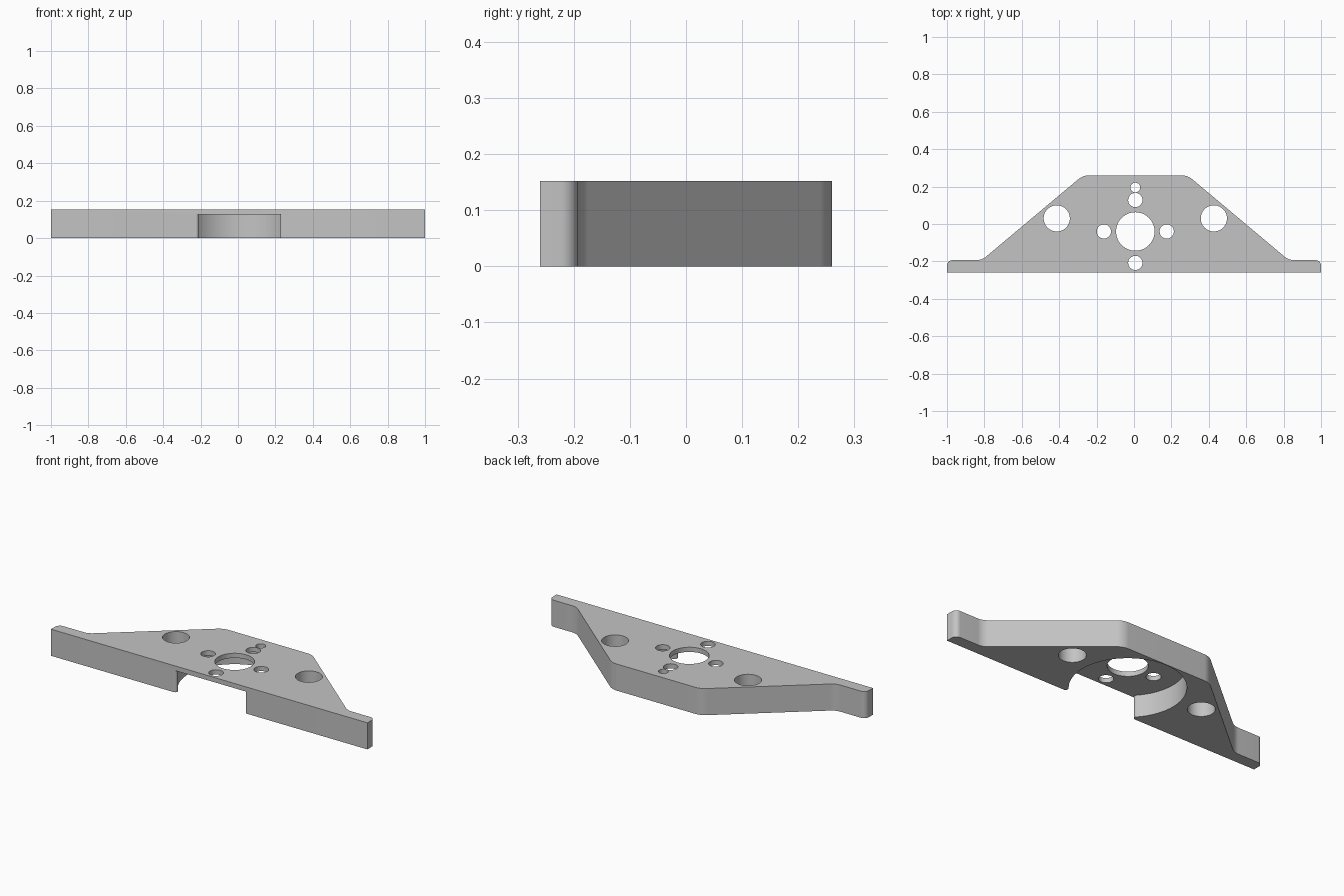
import bpy, bmesh
from math import sin, cos, pi, atan2, sqrt, tan
from mathutils import Vector

if "Cube" in bpy.data.objects:
    bpy.data.objects.remove(bpy.data.objects["Cube"])

CX, CY = 0.007, -0.04       # centre of the motor bore
FRONT, BACK = -0.26, 0.26
HEIGHT, FLOOR = 0.152, 0.125

grey = bpy.data.materials.new("plain grey")
grey.use_nodes = True
colour = (0.55, 0.55, 0.55, 1)
grey.diffuse_color = colour
grey.node_tree.nodes["Principled BSDF"].inputs["Base Color"].default_value = colour


def arc(x, y, r, a0, a1, n):
    return [(x + r * cos(a0 + (a1 - a0) * i / n), y + r * sin(a0 + (a1 - a0) * i / n))
            for i in range(n + 1)]


def rounded(corners, n=10):
    """Outline through (x, y, radius) corners, each one filleted."""
    pts = []
    for i, (x, y, r) in enumerate(corners):
        p = Vector((x, y))
        if r == 0:
            pts.append((x, y))
            continue
        u = (Vector(corners[i - 1][:2]) - p).normalized()
        v = (Vector(corners[(i + 1) % len(corners)][:2]) - p).normalized()
        half = u.angle(v) / 2
        centre = p + (u + v).normalized() * r / sin(half)
        start = p + u * r / tan(half) - centre
        end = p + v * r / tan(half) - centre
        a0 = atan2(start.y, start.x)
        turn = (atan2(end.y, end.x) - a0 + pi) % (2 * pi) - pi
        pts += arc(centre.x, centre.y, r, a0, a0 + turn, n)
    return pts


def prism(name, outlines, z0, z1):
    """Extrude one or more closed outlines from z0 to z1."""
    bm = bmesh.new()
    for pts in outlines:
        face = bm.faces.new([bm.verts.new((x, y, z0)) for x, y in pts])
        top = bmesh.ops.extrude_face_region(bm, geom=[face])["geom"]
        bmesh.ops.translate(bm, vec=(0, 0, z1 - z0),
                            verts=[g for g in top if isinstance(g, bmesh.types.BMVert)])
    bmesh.ops.recalc_face_normals(bm, faces=bm.faces)
    mesh = bpy.data.meshes.new(name)
    bm.to_mesh(mesh)
    bm.free()
    mesh.materials.append(grey)
    obj = bpy.data.objects.new(name, mesh)
    bpy.context.collection.objects.link(obj)
    return obj


# Trapezoid plate with a thin tab at each end
TAB = -0.193
plate = prism("mounting_plate", [rounded([
    (-1, FRONT, 0), (1, FRONT, 0), (1, TAB, 0.03),
    (CX + 0.82, TAB, 0.08), (CX + 0.28, BACK, 0.09),
    (CX - 0.28, BACK, 0.09), (CX - 0.82, TAB, 0.08), (-1, TAB, 0.03)])], 0, HEIGHT)

# Round pocket underneath, open at the front with rounded lips
R, F = 0.295, 0.015
dy = CY - FRONT - F
dx = sqrt((R + F) ** 2 - dy ** 2)
a = atan2(-dy, dx)
right_lip = arc(dx, -dy, F, pi + a, 1.5 * pi, 10)
left_lip = [(-x, y) for x, y in right_lip]
pocket = arc(0, 0, R, a, pi - a, 72) + left_lip[1:]
pocket += [(-dx, -0.3), (dx, -0.3)] + right_lip[:0:-1]
pocket_cutter = prism("pocket_cutter", [[(x + CX, y + CY) for x, y in pocket]], -0.1, FLOOR)

# Centre bore, four screw holes, a pin hole and two large side holes
holes = [(0, CY, 0.103), (0, 0.195, 0.026), (-0.42, 0.03, 0.07), (0.42, 0.03, 0.07)]
holes += [(0.168 * cos(k * pi / 2), CY + 0.168 * sin(k * pi / 2), 0.038) for k in range(4)]
hole_cutter = prism("hole_cutter",
                    [arc(CX + x, y, r, 0, 2 * pi, 48)[:-1] for x, y, r in holes], -0.2, 0.3)

bpy.ops.object.select_all(action="DESELECT")
bpy.context.view_layer.objects.active = plate
plate.select_set(True)
for cutter in (pocket_cutter, hole_cutter):
    cutter.hide_render = True
    mod = plate.modifiers.new(cutter.name, "BOOLEAN")
    mod.operation, mod.solver, mod.object = "DIFFERENCE", "EXACT", cutter
    bpy.ops.object.modifier_apply(modifier=mod.name)
    bpy.data.objects.remove(cutter)

bpy.ops.object.shade_smooth_by_angle(angle=pi / 6)
